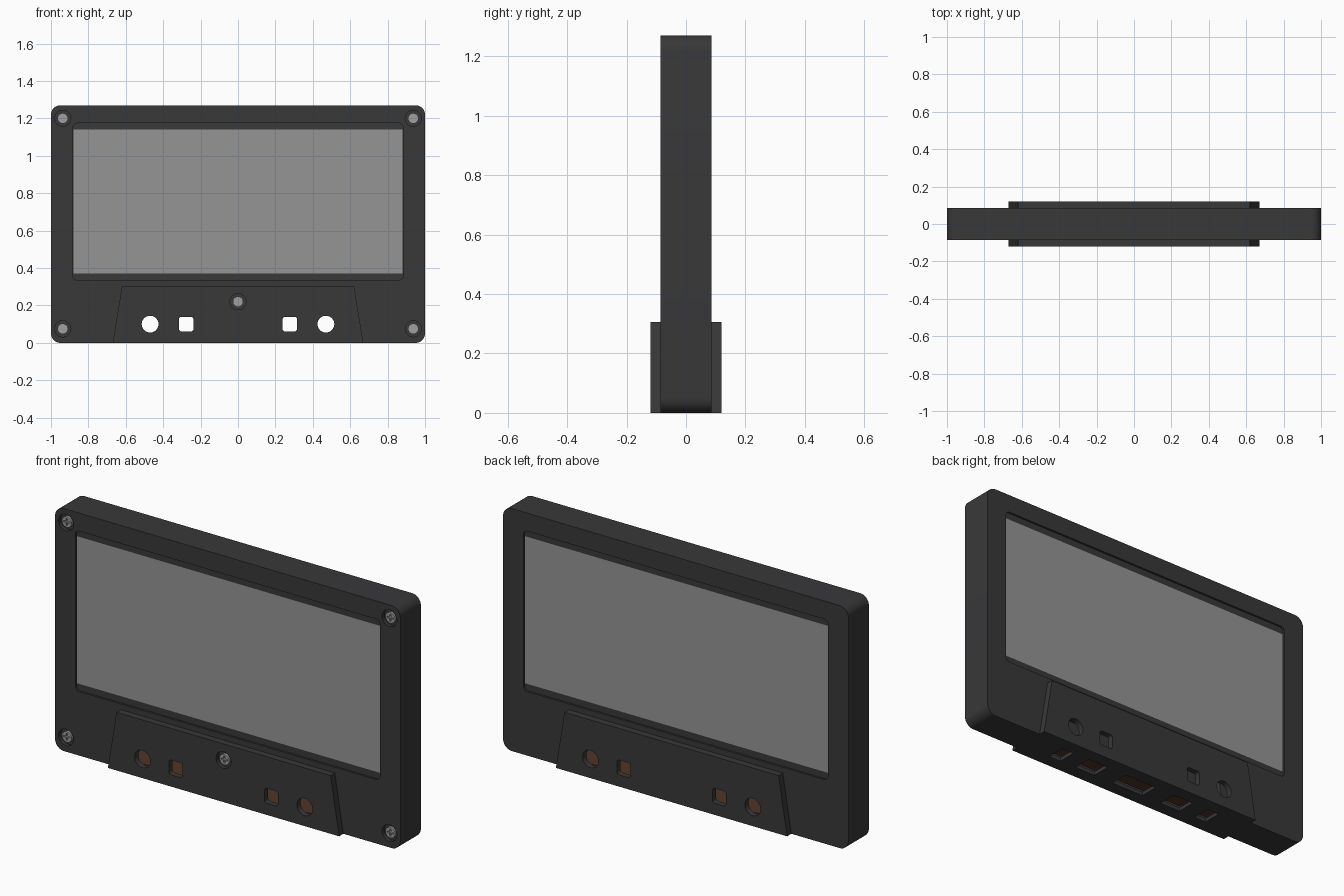
import bpy, bmesh, math

if "Cube" in bpy.data.objects:
    bpy.data.objects.remove(bpy.data.objects["Cube"])

def material(name, col):
    m = bpy.data.materials.new(name)
    m.diffuse_color = col
    m.use_nodes = True
    m.node_tree.nodes["Principled BSDF"].inputs["Base Color"].default_value = m.diffuse_color
    return m

BLACK = material("black_plastic", (0.04, 0.04, 0.042, 1))
CLEAR = material("clear_grey", (0.3, 0.3, 0.3, 0.6))
STEEL = material("steel", (0.35, 0.35, 0.35, 1))
BROWN = material("brown_tape", (0.08, 0.035, 0.02, 1))

def prism(name, pts, y0, y1, mat=None):
    """Extrude an x-z outline from y0 to y1."""
    bm = bmesh.new()
    face = bm.faces.new([bm.verts.new((x, y0, z)) for x, z in pts])
    ext = bmesh.ops.extrude_face_region(bm, geom=[face])["geom"]
    for v in ext:
        if isinstance(v, bmesh.types.BMVert):
            v.co.y = y1
    bmesh.ops.recalc_face_normals(bm, faces=bm.faces)
    me = bpy.data.meshes.new(name)
    bm.to_mesh(me)
    bm.free()
    ob = bpy.data.objects.new(name, me)
    bpy.context.collection.objects.link(ob)
    if mat:
        me.materials.append(mat)
    return ob

def rect(x0, x1, z0, z1, r=0.0, n=8):
    if r == 0:
        return [(x0, z0), (x1, z0), (x1, z1), (x0, z1)]
    pts = []
    for cx, cz, a in ((x1-r, z1-r, 0), (x0+r, z1-r, 90), (x0+r, z0+r, 180), (x1-r, z0+r, 270)):
        for i in range(n + 1):
            t = math.radians(a + 90 * i / n)
            pts.append((cx + r * math.cos(t), cz + r * math.sin(t)))
    return pts

def circle(cx, cz, r, n=32):
    return [(cx + r * math.cos(2*math.pi*i/n), cz + r * math.sin(2*math.pi*i/n)) for i in range(n)]

def combine(ob, other, op="DIFFERENCE"):
    mod = ob.modifiers.new("bool", "BOOLEAN")
    mod.operation, mod.object, mod.solver = op, other, "EXACT"
    bpy.context.view_layer.objects.active = ob
    bpy.ops.object.modifier_apply(modifier=mod.name)
    bpy.data.objects.remove(other)

def smooth(ob):
    bpy.ops.object.select_all(action="DESELECT")
    ob.select_set(True)
    bpy.context.view_layer.objects.active = ob
    bpy.ops.object.shade_smooth_by_angle(angle=math.radians(30))

# Shell: rounded slab joined with the thicker trapezoid at the bottom
shell = prism("cassette_shell", rect(-1, 1, 0, 1.27, 0.05), -0.085, 0.085, BLACK)
combine(shell, prism("block", [(-0.67, 0), (0.67, 0), (0.62, 0.305), (-0.62, 0.305)],
                     -0.12, 0.12, BLACK), "UNION")

# Hollow interior
combine(shell, prism("cut", rect(-0.965, 0.965, 0.02, 1.24), -0.06, 0.06))
combine(shell, prism("cut", [(-0.63, 0.025), (0.63, 0.025), (0.59, 0.275), (-0.59, 0.275)], -0.09, 0.09))

# Window opening with a shallow recess around it on both faces
combine(shell, prism("cut", rect(-0.88, 0.88, 0.37, 1.14), -0.2, 0.2))
for s in (-1, 1):
    combine(shell, prism("cut", rect(-0.883, 0.883, 0.335, 1.175, 0.025), s * 0.075, s * 0.2))

# Spindle and guide holes
for s in (-1, 1):
    combine(shell, prism("cut", circle(s * 0.47, 0.10, 0.045), -0.3, 0.3))
    x = s * 0.277
    combine(shell, prism("cut", rect(x - 0.039, x + 0.039, 0.061, 0.139, 0.014, 5), -0.3, 0.3))

# Slots in the underside
for x, w in ((0, 0.19), (0.27, 0.12), (-0.27, 0.12), (0.46, 0.07), (-0.46, 0.07)):
    combine(shell, prism("cut", rect(x - w/2, x + w/2, -0.1, 0.04), -0.05, 0.05))

# Screws sitting in wells on the front
spots = [(sx * 0.937, z, -0.085) for sx in (-1, 1) for z in (0.075, 1.2)] + [(0, 0.22, -0.12)]
for i, (x, z, y) in enumerate(spots):
    combine(shell, prism("cut", circle(x, z, 0.043), y - 0.1, y + 0.02))
    screw = prism(f"screw_{i + 1}", circle(x, z, 0.028, 24), y + 0.006, y + 0.022, STEEL)
    for a, b in ((0.018, 0.0045), (0.0045, 0.018)):
        combine(screw, prism("cut", rect(x - a, x + a, z - b, z + b), y - 0.1, y + 0.014))
    smooth(screw)
smooth(shell)

# Clear panes, front and back
for s, name in ((-1, "front_window"), (1, "back_window")):
    prism(name, rect(-0.88, 0.88, 0.37, 1.14), s * 0.075, s * 0.068, CLEAR)

# Tape strip running along the bottom
prism("tape_strip", rect(-0.6, 0.6, 0.043, 0.047), -0.07, 0.07, BROWN)
